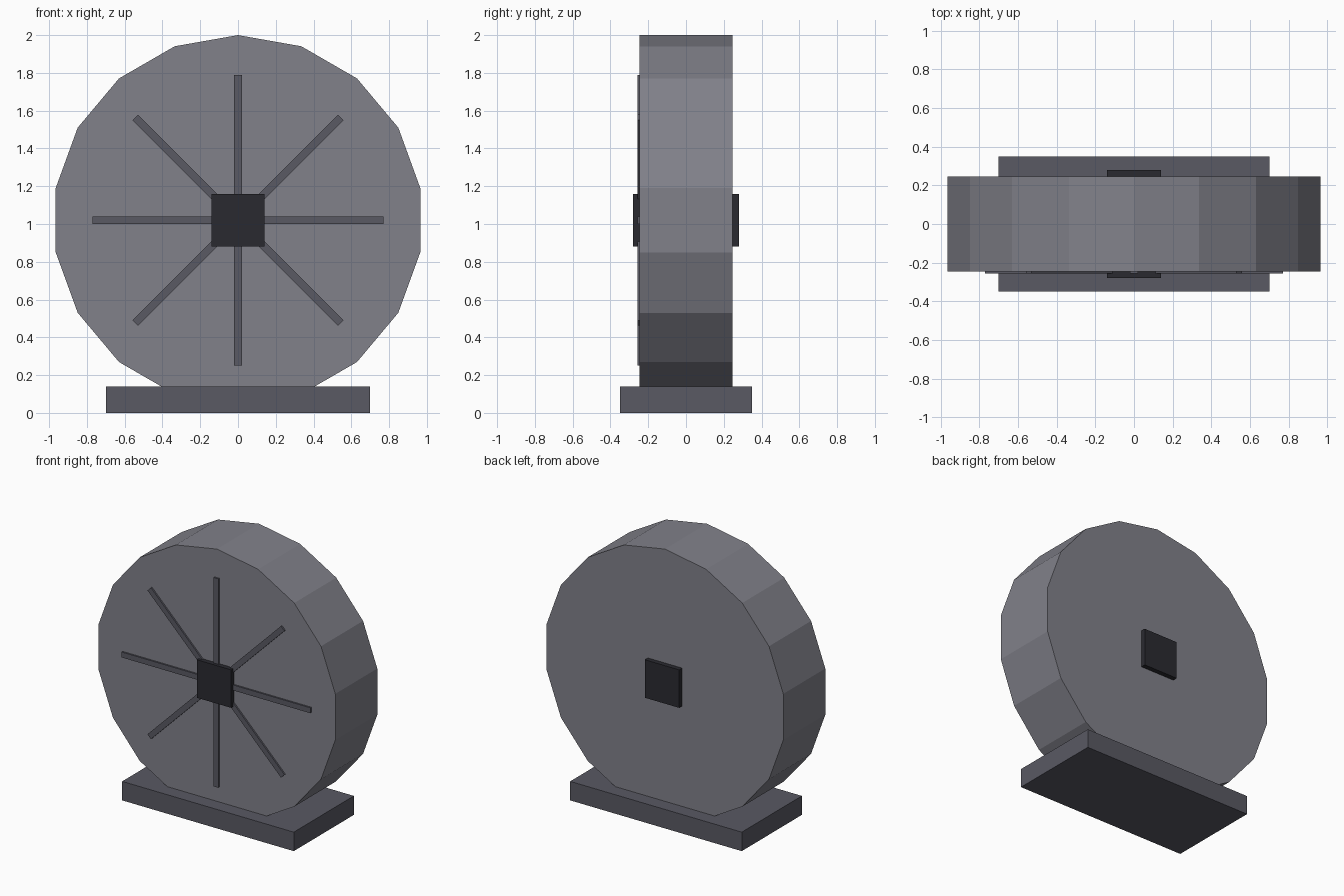
import bpy, bmesh
from math import sin, cos, pi
from mathutils import Matrix, Vector

if "Cube" in bpy.data.objects:
    bpy.data.objects.remove(bpy.data.objects["Cube"])

AXLE = Vector((0, 0, 1.02))
SIDES = 18
RADIUS = 0.98


def material(name, rgb):
    mat = bpy.data.materials.new(name)
    mat.diffuse_color = (*rgb, 1)
    mat.use_nodes = True
    mat.node_tree.nodes["Principled BSDF"].inputs["Base Color"].default_value = mat.diffuse_color
    return mat


def finish(name, bm, mat):
    bmesh.ops.recalc_face_normals(bm, faces=bm.faces)
    mesh = bpy.data.meshes.new(name)
    bm.to_mesh(mesh)
    bm.free()
    mesh.materials.append(mat)
    obj = bpy.data.objects.new(name, mesh)
    bpy.context.collection.objects.link(obj)
    return obj


def box(name, center, size, mat, angle=0):
    # Box turned about the wheel's axle by the given angle
    bm = bmesh.new()
    bmesh.ops.create_cube(bm, size=1)
    place = (Matrix.Translation(AXLE) @ Matrix.Rotation(angle, 4, 'Y')
             @ Matrix.Translation(Vector(center) - AXLE) @ Matrix.Diagonal((*size, 1)))
    bmesh.ops.transform(bm, matrix=place, verts=bm.verts)
    return finish(name, bm, mat)


light = material("wheel_grey", (0.22, 0.22, 0.255))
mid = material("frame_grey", (0.1, 0.1, 0.125))
dark = material("hub_dark", (0.023, 0.023, 0.03))

# Wheel drum: 18-sided prism with a corner at the top
bm = bmesh.new()
ring = [bm.verts.new((RADIUS * sin(2 * pi * i / SIDES), -0.245,
                      AXLE.z + RADIUS * cos(2 * pi * i / SIDES))) for i in range(SIDES)]
bm.faces.new(ring)
ext = bmesh.ops.extrude_face_region(bm, geom=bm.faces[:], use_keep_orig=True)
bmesh.ops.translate(bm, vec=(0, 0.49, 0),
                    verts=[g for g in ext["geom"] if isinstance(g, bmesh.types.BMVert)])
finish("wheel", bm, light)

# Base plinth
box("base", (0, 0, 0.07), (1.4, 0.7, 0.14), mid)

# Hub block, showing on both faces
box("hub", AXLE, (0.28, 0.56, 0.28), dark)

# Four bars across the front make eight spokes
for i in range(4):
    box(f"spoke_bar_{i + 1}", (0, -0.247, AXLE.z), (0.04, 0.02, 1.54), mid, i * pi / 4)
